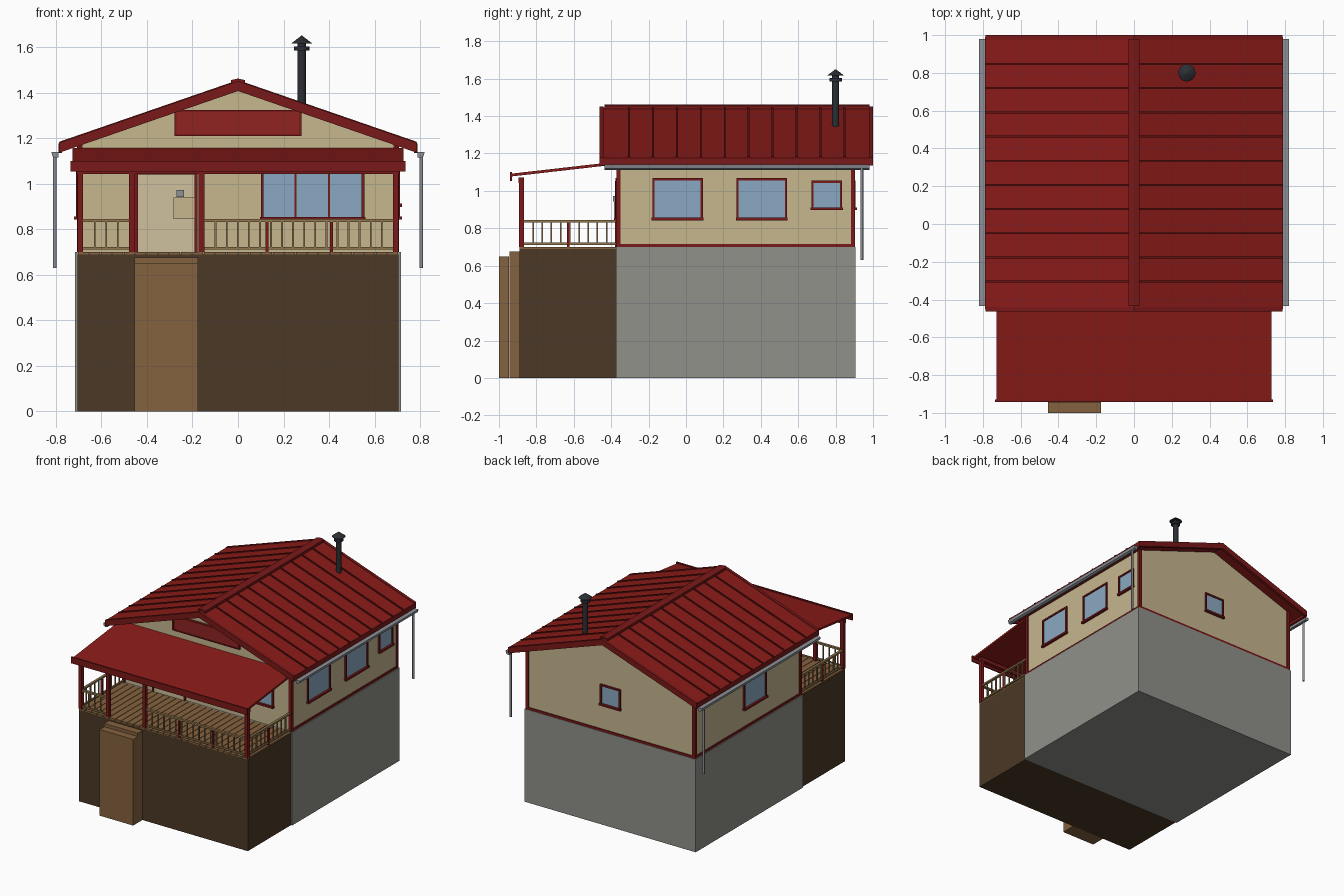
import bpy, bmesh, math
from mathutils import Matrix, Vector

if "Cube" in bpy.data.objects:
    bpy.data.objects.remove(bpy.data.objects["Cube"])

def mat(name, hexcol):
    m = bpy.data.materials.new(name)
    c = [int(hexcol[i:i + 2], 16) / 255 for i in (0, 2, 4)]
    m.diffuse_color = [((v + .055) / 1.055) ** 2.4 for v in c] + [1]
    m.use_nodes = True
    m.node_tree.nodes["Principled BSDF"].inputs["Base Color"].default_value = m.diffuse_color
    return m

WALL, CONC = mat("wall_tan", "C6B78F"), mat("concrete", "90918A")
DARK, WOOD = mat("dark_wood", "4C3826"), mat("wood", "84623E")
RAIL, RED = mat("rail_wood", "94774F"), mat("trim_red", "7A1818")
ROOF, SEAM = mat("roof_red", "8A1B18"), mat("seam_red", "661110")
GLASS, IRON = mat("glass", "8BA9C2"), mat("iron", "2B2E33")
GUT, DOOR, SIGN = mat("gutter_grey", "8C9096"), mat("door_cream", "CFC19D"), mat("sign_red", "8F2421")

def finish(name, bm, m):
    bmesh.ops.recalc_face_normals(bm, faces=bm.faces)
    me = bpy.data.meshes.new(name)
    bm.to_mesh(me)
    bm.free()
    me.materials.append(m)
    ob = bpy.data.objects.new(name, me)
    bpy.context.collection.objects.link(ob)
    return ob

def boxes(name, m, *items):
    """Each item is x0, x1, y0, y1, z0, z1."""
    bm = bmesh.new()
    for x0, x1, y0, y1, z0, z1 in items:
        M = Matrix.Translation(((x0 + x1) / 2, (y0 + y1) / 2, (z0 + z1) / 2)) @ \
            Matrix.Diagonal((x1 - x0, y1 - y0, z1 - z0, 1))
        bmesh.ops.create_cube(bm, size=1, matrix=M)
    return finish(name, bm, m)

def prisms(name, m, axis, *items):
    """Each item is (profile, start, end); profile is (x,z) along y or (y,z) along x."""
    bm = bmesh.new()
    for prof, a, b in items:
        pt = (lambda p, t: (p[0], t, p[1])) if axis == 'y' else (lambda p, t: (t, p[0], p[1]))
        f = bm.faces.new([bm.verts.new(pt(p, a)) for p in prof])
        ext = bmesh.ops.extrude_face_region(bm, geom=[f])["geom"]
        d = Vector((0, b - a, 0) if axis == 'y' else (b - a, 0, 0))
        bmesh.ops.translate(bm, vec=d, verts=[v for v in ext if isinstance(v, bmesh.types.BMVert)])
    return finish(name, bm, m)

def tubes(name, m, *items, sides=16):
    """Each item is x, y, z0, z1, r0, r1."""
    bm = bmesh.new()
    for x, y, z0, z1, r0, r1 in items:
        bmesh.ops.create_cone(bm, cap_ends=True, segments=sides, radius1=r0, radius2=r1, depth=z1 - z0,
                              matrix=Matrix.Translation((x, y, (z0 + z1) / 2)))
    ob = finish(name, bm, m)
    bpy.context.view_layer.objects.active = ob
    ob.select_set(True)
    bpy.ops.object.shade_smooth_by_angle(angle=math.radians(40))
    ob.select_set(False)

def window(name, wall, u0, u1, z0, z1, mullions=()):
    """Framed window with sill on the front, back, left or right wall."""
    def put(a, b, c, d, out):
        if wall == 'front': return (a, b, -.365 - out, -.36, c, d)
        if wall == 'back': return (a, b, .89, .895 + out, c, d)
        if wall == 'right': return (.695, .70 + out, a, b, c, d)
        return (-.70 - out, -.695, a, b, c, d)
    t = .012
    boxes(name + "_glass", GLASS, put(u0 + t, u1 - t, z0 + t, z1 - t, .004))
    boxes(name + "_frame", RED,
          put(u0, u0 + t, z0, z1, .012), put(u1 - t, u1, z0, z1, .012),
          put(u0 + t, u1 - t, z1 - t, z1, .012), put(u0 - .004, u1 + .004, z0 - .002, z0 + t, .02),
          *[put(u - .004, u + .004, z0 + t, z1 - t, .009) for u in mullions])

# foundation, deck and steps
boxes("foundation", CONC, (-.715, .715, -.375, .905, 0, .70))
boxes("deck_base", DARK, (-.705, .705, -.89, -.375, 0, .69))
n = 28
w = 1.41 / n
boxes("deck_boards", WOOD, *[(-.705 + i * w + .002, -.705 + (i + 1) * w - .002, -.89, -.375, .688, .70)
                             for i in range(n)])
boxes("steps", WOOD, (-.455, -.175, -1, -.945, 0, .65), (-.455, -.175, -.945, -.89, 0, .675))

# house body and trim
prisms("house_walls", WALL, 'y',
       ([(-.70, .70), (.70, .70), (.70, 1.185), (0, 1.425), (-.70, 1.185)], -.365, .895))
boxes("corner_trim", RED, *[(sx * .695 - .013, sx * .695 + .013, y - .011, y + .011, .70, 1.19)
                            for sx in (-1, 1) for y in (-.36, .892)])
boxes("base_trim", RED, (-.707, -.69, -.37, .902, .70, .717), (.69, .707, -.37, .902, .70, .717),
      (-.69, .69, .885, .902, .70, .717))

# windows
for i, (a, b) in enumerate([(-.18, .09), (.27, .54)]):
    window(f"right_window_{i + 1}", 'right', a, b, .845, 1.068)
window("right_small_window", 'right', .67, .835, .90, 1.055)
window("left_window", 'left', .05, .32, .845, 1.068)
window("back_window", 'back', -.085, .085, .90, 1.055)
window("front_window", 'front', .10, .555, .842, 1.068, (.253, .40))

# door, wall shelf box, lamp and gable panel
boxes("door", DOOR, (-.44, -.19, -.373, -.36, .70, 1.04))
boxes("door_frame", RED, (-.452, -.44, -.38, -.36, .70, 1.05), (-.19, -.178, -.38, -.36, .70, 1.05),
      (-.452, -.178, -.38, -.36, 1.04, 1.052))
boxes("wall_box", WALL, (-.283, -.19, -.385, -.37, .845, .94))
boxes("wall_lamp", GUT, (-.27, -.237, -.39, -.37, .942, .972))
boxes("gable_panel", SIGN, (-.27, .268, -.38, -.36, 1.218, 1.315))
boxes("gable_panel_frame", RED, (-.28, -.27, -.384, -.36, 1.21, 1.323), (.268, .278, -.384, -.36, 1.21, 1.323),
      (-.27, .268, -.384, -.36, 1.21, 1.218), (-.27, .268, -.384, -.36, 1.315, 1.323))

# main roof: slabs, standing seams, barge boards, ridge cap, eave fascia
def slope(s, x0, x1, top, bottom):
    z = lambda x: 1.447 - .345 * x
    return [(s * x0, z(x0) + top), (s * x1, z(x1) + top), (s * x1, z(x1) + bottom), (s * x0, z(x0) + bottom)]

prisms("roof_panels", ROOF, 'y', *[(slope(s, 0, .785, 0, -.025), -.45, .99) for s in (-1, 1)])
prisms("roof_seams", SEAM, 'y', *[(slope(s, .025, .785, .008, -.004), y - .005, y + .005)
                                  for s in (-1, 1) for y in [.847 - .128 * k for k in range(10)]])
prisms("barge_boards", RED, 'y', *[(slope(s, 0, .787, .004, -.04), a, a + .022)
                                   for s in (-1, 1) for a in (-.462, .978)])
prisms("ridge_cap", RED, 'y', ([(-.03, 1.435), (-.03, 1.455), (0, 1.462), (.03, 1.455), (.03, 1.435)], -.435, .98))
boxes("eave_fascia", RED, *[(s * .78 - .008, s * .78 + .008, -.45, .99, 1.135, 1.176) for s in (-1, 1)])

# gutters and downpipes
prisms("gutters", GUT, 'y', *[([(s * .788, 1.14), (s * .82, 1.14), (s * .815, 1.12), (s * .80, 1.113),
                                (s * .788, 1.116)], -.435, .98) for s in (-1, 1)])
tubes("downpipes", GUT, *[(s * .805, .94, .63, 1.125, .008, .008) for s in (-1, 1)], sides=12)

# porch roof
prisms("porch_roof", ROOF, 'x', ([(-.935, 1.092), (-.365, 1.157), (-.365, 1.142), (-.935, 1.077)], -.727, .727))
boxes("porch_fascia", RED, (-.735, .735, -.942, -.93, 1.053, 1.10))
boxes("porch_beam", RED, (-.71, .71, -.895, -.865, 1.042, 1.072))
boxes("porch_posts", RED, *[(x - .013, x + .013, -.893, -.867, .70, 1.045) for x in (-.693, -.465, -.16, .693)])

# railings
boxes("rail_posts", RED, *[(x - .007, x + .007, -.887, -.873, .70, .842) for x in (.127, .41)],
      *[(s * .693 - .007, s * .693 + .007, -.637, -.623, .70, .842) for s in (-1, 1)])
spans = [('x', -.88, -.68, -.478), ('x', -.88, -.147, .68), ('y', -.693, -.867, -.375), ('y', .693, -.867, -.375)]
bars = []
for axis, c, a, b in spans:
    def piece(u0, u1, h, z0, z1):
        return (u0, u1, c - h, c + h, z0, z1) if axis == 'x' else (c - h, c + h, u0, u1, z0, z1)
    bars += [piece(a, b, .009, .832, .845), piece(a, b, .006, .712, .723)]
    k = round((b - a) / .05)
    bars += [piece(a + (b - a) * i / k - .004, a + (b - a) * i / k + .004, .004, .72, .835) for i in range(1, k)]
boxes("railings", RAIL, *bars)

# chimney pipe with collar and conical cap
tubes("chimney", IRON, (.28, .80, 1.33, 1.62, .019, .019), (.28, .80, 1.585, 1.603, .033, .033),
      (.28, .80, 1.616, 1.65, .046, .002))
